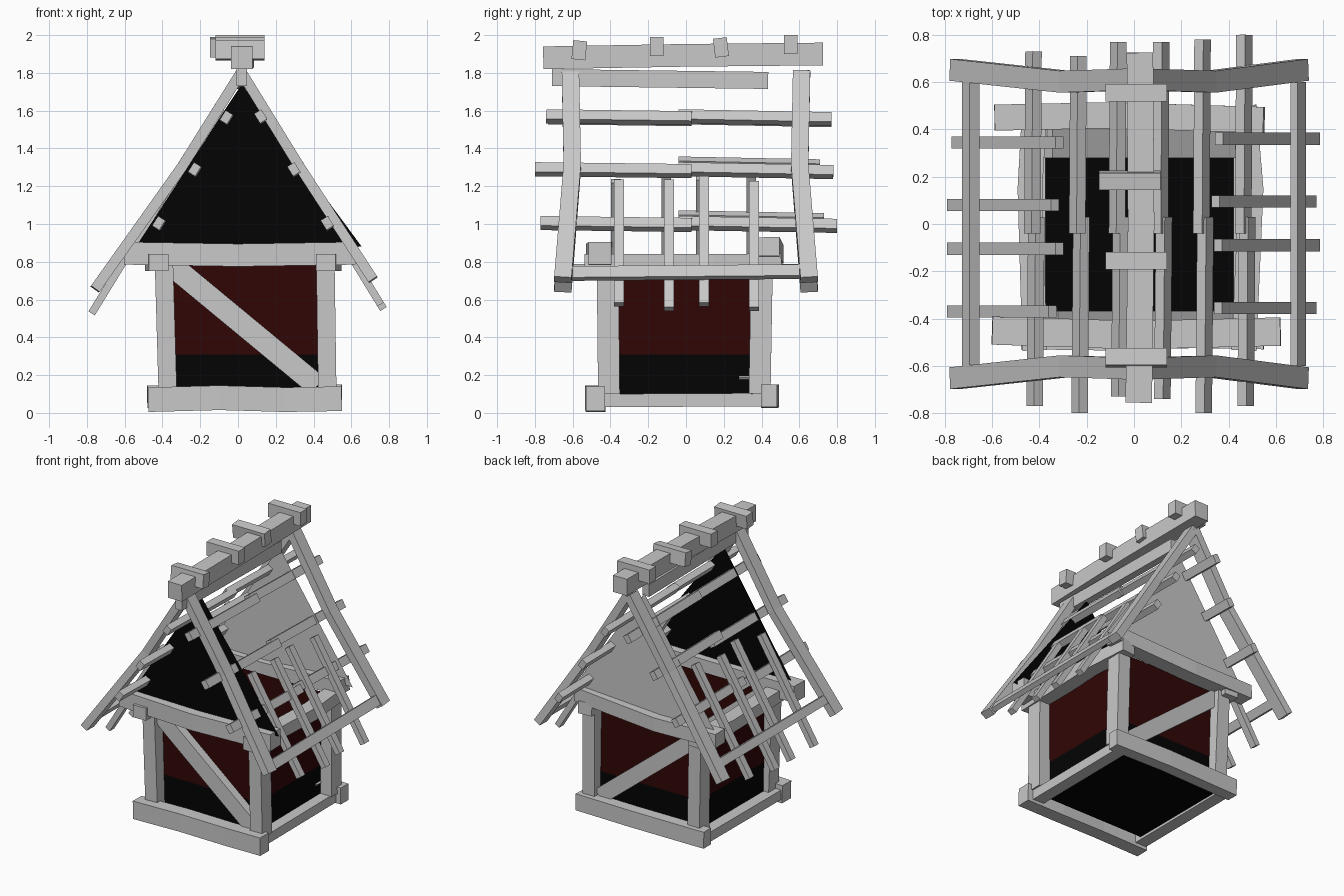
import bpy, bmesh
from mathutils import Vector

cube = bpy.data.objects.get("Cube")
if cube:
    bpy.data.objects.remove(cube, do_unlink=True)


def material(name, color):
    m = bpy.data.materials.new(name)
    m.use_nodes = True
    m.diffuse_color = (*color, 1)
    m.node_tree.nodes["Principled BSDF"].inputs["Base Color"].default_value = (*color, 1)
    return m


WOOD = material("grey timber", (0.58, 0.58, 0.58))
RED = material("dark red plaster", (0.03, 0.0018, 0.0018))
BLACK = material("black", (0.001, 0.001, 0.001))
X, Y, Z = Vector((1, 0, 0)), Vector((0, 1, 0)), Vector((0, 0, 1))


def finish(name, bm, *mats):
    me = bpy.data.meshes.new(name)
    bm.to_mesh(me)
    bm.free()
    for m in mats:
        me.materials.append(m)
    ob = bpy.data.objects.new(name, me)
    bpy.context.collection.objects.link(ob)
    return ob


def beam(name, pts, side, w, t):
    """Rectangular timber along a path: w across the side axis, t across the other."""
    pts = [Vector(p) for p in pts]
    bm = bmesh.new()
    rings = []
    for i, p in enumerate(pts):
        d = (pts[min(i + 1, len(pts) - 1)] - pts[max(i - 1, 0)]).normalized()
        n = d.cross(side).normalized()
        s = n.cross(d)
        rings.append([bm.verts.new(p + s * a * w / 2 + n * b * t / 2)
                      for a, b in ((-1, -1), (1, -1), (1, 1), (-1, 1))])
    for r, q in zip(rings, rings[1:]):
        for k in range(4):
            j = (k + 1) % 4
            bm.faces.new((r[k], r[j], q[j], q[k]))
    bm.faces.new(rings[0])
    bm.faces.new(rings[-1])
    bmesh.ops.recalc_face_normals(bm, faces=bm.faces)
    return finish(name, bm, WOOD)


# Walls: open-topped box, black below and red above
bm = bmesh.new()
bmesh.ops.create_cube(bm, size=1)
for v in bm.verts:
    v.co = Vector((0.025 + v.co.x * 0.81, v.co.y * 0.76, 0.435 + v.co.z * 0.77))
bmesh.ops.delete(bm, geom=[f for f in bm.faces if f.normal.z > 0.5], context="FACES_ONLY")
bmesh.ops.bisect_plane(bm, geom=bm.verts[:] + bm.edges[:] + bm.faces[:],
                       plane_co=(0, 0, 0.31), plane_no=Z)
for f in bm.faces:
    f.material_index = 1 if f.calc_center_median().z < 0.31 else 0
finish("walls", bm, RED, BLACK)

# Gable panels
for name, y, mat, left, right in (("front_gable", -0.46, BLACK, (-0.56, 0.85), (0.655, 0.88)),
                                  ("back_gable", 0.45, WOOD, (-0.57, 0.85), (0.61, 0.88))):
    bm = bmesh.new()
    bm.faces.new([bm.verts.new((x, y, z)) for x, z in (left, right, (0.02, 1.74))])
    finish(name, bm, mat)

# Sills and wall plates across the front and back
beam("front_sill", [(-0.475, -0.48, 0.07), (-0.1, -0.485, 0.08), (0.25, -0.475, 0.07),
                    (0.55, -0.48, 0.075)], Y, 0.1, 0.13)
beam("back_sill", [(-0.48, 0.44, 0.085), (0.1, 0.45, 0.09), (0.55, 0.44, 0.09)], Y, 0.085, 0.12)
beam("front_plate", [(-0.6, -0.45, 0.845), (0, -0.47, 0.835), (0.62, -0.455, 0.845)], Y, 0.12, 0.12)
beam("back_plate", [(-0.59, 0.45, 0.845), (-0.1, 0.46, 0.84), (0.55, 0.44, 0.88)], Y, 0.11, 0.1)

# Side sills, side plates and corner posts: sill x, post foot x, post head x
for tag, sx, foot, head in (("right", -0.42, -0.372, -0.392), ("left", 0.465, 0.473, 0.463)):
    out = 0.03 if sx > 0 else -0.02
    beam(tag + "_sill", [(sx, -0.46, 0.065), (sx, 0.43, 0.07)], X, 0.09, 0.07)
    beam(tag + "_plate", [(sx, -0.535, 0.795), (sx + out, 0.15, 0.795), (sx, 0.5, 0.8)], X, 0.105, 0.09)
    for end, y0, y1 in (("front", -0.408, -0.415), ("back", 0.39, 0.402)):
        beam(f"{tag}_{end}_post", [(foot, y0, 0.1), (head, y1, 0.79)], Y, 0.115, 0.097)

# Diagonal braces
beam("front_brace", [(-0.36, -0.405, 0.788), (0.42, -0.405, 0.143)], Y, 0.075, 0.118)
beam("back_brace", [(-0.38, 0.35, 0.775), (0.405, 0.35, 0.145)], Y, 0.14, 0.11)

# Bent barge rafters
for end, s in (("front", -1), ("back", 1)):
    beam(end + "_left_barge", [(0.02, s * 0.612, 1.8), (0.325, s * 0.602, 1.305),
                               (0.715, s * 0.652, 0.705)], Y, 0.092, 0.055)
    beam(end + "_right_barge", [(0.015, s * 0.612, 1.8), (-0.295, s * 0.602, 1.305),
                                (-0.757, s * 0.652, 0.655)], Y, 0.092, 0.055)

# Purlins, each row made of two overlapping poles: x, z, back end, front end
slope = {1: Vector((0.53, 0, -0.85)), -1: Vector((0.53, 0, 0.85))}
rows = ((-0.425, 1.0, 0.73, -0.77), (-0.235, 1.285, 0.71, -0.8), (-0.067, 1.56, 0.77, -0.73),
        (0.115, 1.565, 0.77, -0.74), (0.29, 1.285, 0.78, -0.8), (0.467, 1.0, 0.8, -0.77))
for i, (x, z, back, front) in enumerate(rows):
    s = slope[1 if x > 0 else -1]
    lift = 0.02 if x < -0.2 else -0.01
    beam(f"purlin_back_{i}", [(x, back, z + lift), (x - 0.005, -0.04, z + lift + 0.015)], s, 0.06, 0.045)
    beam(f"purlin_front_{i}", [(x + 0.012, 0.03, z - 0.005), (x + 0.005, front, z + 0.005)],
         s, 0.06, 0.045)

# Eaves poles
beam("left_eaves", [(0.695, -0.6, 0.738), (0.695, 0.6, 0.748)], slope[1], 0.07, 0.035)
beam("right_eaves", [(-0.69, -0.6, 0.75), (-0.69, 0.6, 0.75)], slope[-1], 0.06, 0.05)

# Short side rafters: y, upper x, lower x
left = ((0.36, 0.36, 0.77), (0.095, 0.345, 0.755), (-0.09, 0.355, 0.77), (-0.355, 0.355, 0.755))
right = ((0.345, -0.315, -0.755), (0.08, -0.335, -0.775), (-0.105, -0.315, -0.775), (-0.37, -0.345, -0.775))
for tag, group, rise in (("left", left, 1.805), ("right", right, 1.79)):
    for i, (y, a, b) in enumerate(group):
        za, zb = (rise - 1.63 * abs(v) for v in (a, b))
        beam(f"{tag}_rafter_{i}", [(a, y, za), (b, y, zb)], Y, 0.052, 0.04)

# Ridge: pole, capping beam and cross blocks
beam("ridge_pole", [(0.02, -0.71, 1.775), (0.02, 0.435, 1.76)], X, 0.055, 0.09)
beam("ridge_beam", [(0.02, -0.755, 1.88), (0.03, 0, 1.893), (0.025, 0.725, 1.9)], X, 0.112, 0.12)
for i, (y, x, z, tilt) in enumerate(((0.555, 0.01, 1.95, 0), (0.185, -0.018, 1.935, 0.12),
                                     (-0.155, 0.01, 1.94, 0), (-0.565, 0.01, 1.92, -0.1))):
    beam(f"ridge_block_{i}", [(x - 0.13, y, z), (x + 0.13, y, z)], Vector((0, 1, tilt)), 0.073, 0.1)
